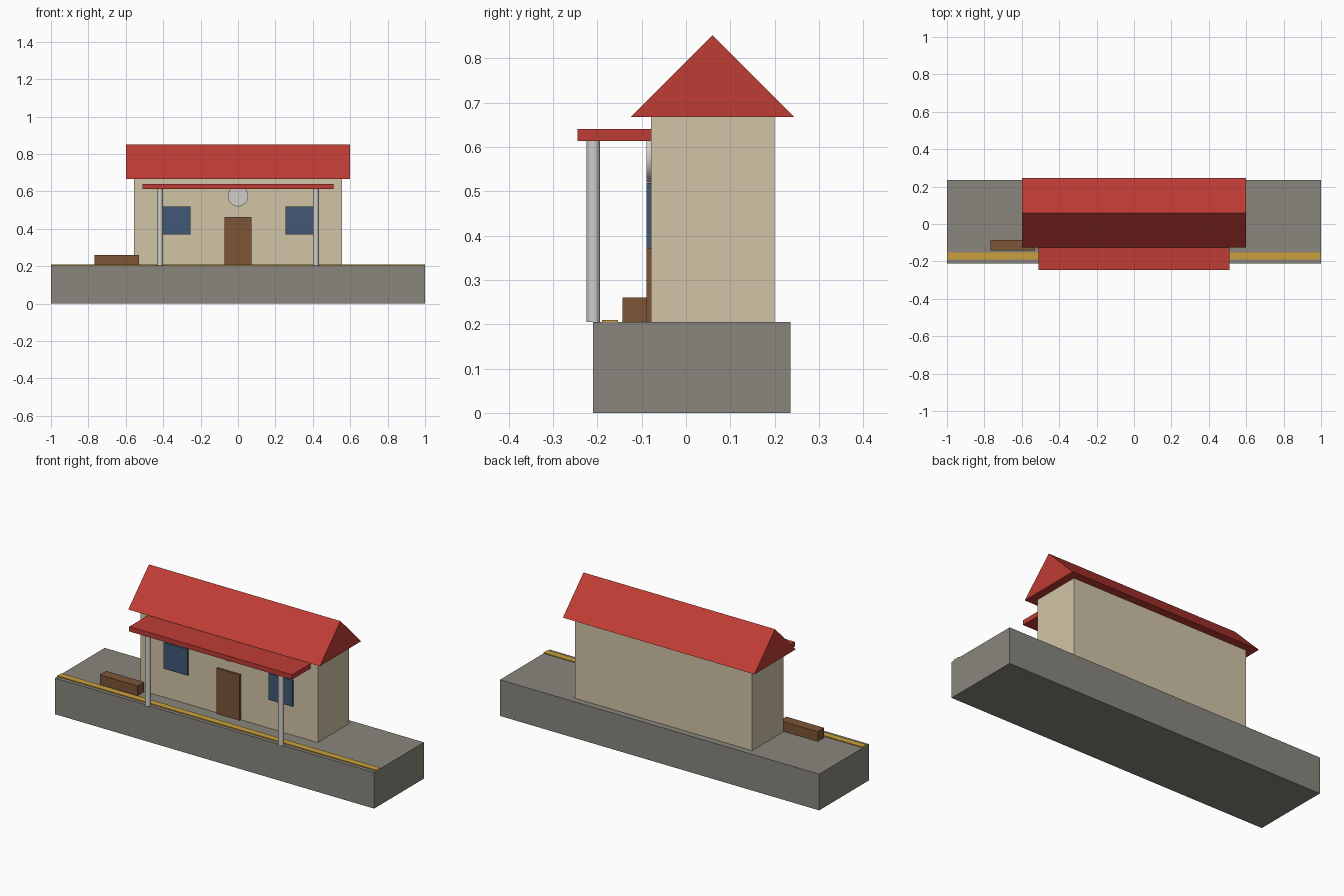
import bpy, bmesh, math
from mathutils import Matrix

if "Cube" in bpy.data.objects:
    bpy.data.objects.remove(bpy.data.objects["Cube"])


def material(name, r, g, b):
    m = bpy.data.materials.new(name)
    m.diffuse_color = (r, g, b, 1)
    m.use_nodes = True
    m.node_tree.nodes["Principled BSDF"].inputs["Base Color"].default_value = m.diffuse_color
    return m


STONE = material("stone", 0.25, 0.24, 0.205)
PLASTER = material("plaster", 0.64, 0.56, 0.39)
RED = material("red_tile", 0.52, 0.045, 0.035)
WOOD = material("wood", 0.205, 0.09, 0.038)
GLASS = material("glass", 0.053, 0.098, 0.18)
YELLOW = material("yellow_paint", 0.60, 0.35, 0.045)
PALE = material("pale_paint", 0.64, 0.61, 0.58)


def finish(name, bm, mat):
    bmesh.ops.recalc_face_normals(bm, faces=bm.faces)
    mesh = bpy.data.meshes.new(name)
    bm.to_mesh(mesh)
    bm.free()
    mesh.materials.append(mat)
    ob = bpy.data.objects.new(name, mesh)
    bpy.context.collection.objects.link(ob)
    return ob


def box(name, x, y, z, mat):
    """Box from (min, max) pairs on each axis."""
    bm = bmesh.new()
    size = [b - a for a, b in (x, y, z)]
    mid = [(a + b) / 2 for a, b in (x, y, z)]
    bmesh.ops.create_cube(bm, size=1, matrix=Matrix.Translation(mid) @ Matrix.Diagonal((*size, 1)))
    return finish(name, bm, mat)


def cylinder(name, centre, radius, depth, mat, sides, tilt=0):
    bm = bmesh.new()
    bmesh.ops.create_cone(bm, cap_ends=True, segments=sides, radius1=radius, radius2=radius, depth=depth,
                          matrix=Matrix.Translation(centre) @ Matrix.Rotation(tilt, 4, 'X'))
    for f in bm.faces:
        f.smooth = len(f.verts) == 4
    for e in bm.edges:
        e.smooth = all(f.smooth for f in e.link_faces)
    return finish(name, bm, mat)


FLOOR, EAVES, FRONT = 0.205, 0.667, -0.079

# Platform with safety line
box("platform", (-1, 1), (-0.21, 0.236), (0, FLOOR), STONE)
box("safety_line", (-1, 1), (-0.19, -0.153), (FLOOR - 0.002, 0.21), YELLOW)

# Station building
box("building", (-0.555, 0.555), (FRONT, 0.2), (FLOOR, EAVES), PLASTER)

# Gable roof: triangle profile extruded along x
bm = bmesh.new()
profile = [(-0.125, EAVES), (0.245, EAVES), (0.06, 0.852)]
tri = bm.faces.new([bm.verts.new((-0.6, y, z)) for y, z in profile])
ext = bmesh.ops.extrude_face_region(bm, geom=[tri], use_keep_orig=True)
bmesh.ops.translate(bm, vec=(1.2, 0, 0), verts=[v for v in ext["geom"] if isinstance(v, bmesh.types.BMVert)])
finish("roof", bm, RED)

# Door and clock on the front wall
wall_y = (-0.089, FRONT + 0.002)
box("door", (-0.073, 0.073), wall_y, (FLOOR, 0.463), WOOD)
cylinder("clock", (0, -0.083, 0.575), 0.055, 0.012, PALE, 24, math.pi / 2)

# Windows and canopy posts, one per side
for side, s in (("left", -1), ("right", 1)):
    box(f"window_{side}", sorted((s * 0.254, s * 0.404)), wall_y, (0.371, 0.519), GLASS)
    cylinder(f"post_{side}", (s * 0.417, -0.209, (FLOOR + 0.615) / 2), 0.0155, 0.615 - FLOOR, PALE, 16)

# Canopy over the platform
box("canopy", (-0.51, 0.51), (-0.245, FRONT), (0.613, 0.64), RED)

# Bench
box("bench", (-0.766, -0.528), (-0.143, -0.085), (FLOOR, 0.26), WOOD)
